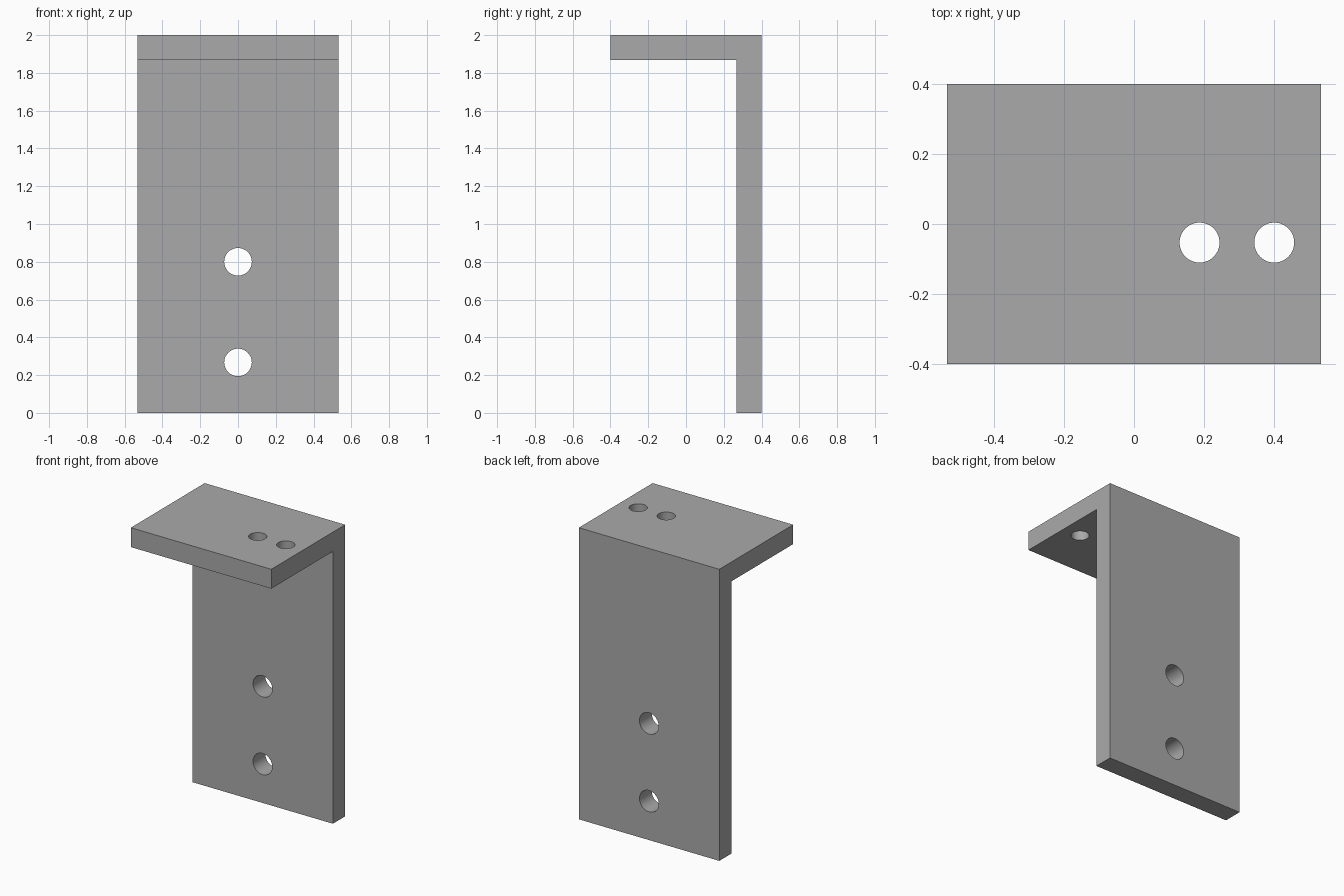
import bpy
import bmesh
from math import pi
from mathutils import Matrix

cube = bpy.data.objects.get("Cube")
if cube:
    bpy.data.objects.remove(cube)

WIDTH, DEPTH, HEIGHT, THICK = 1.066, 0.8, 2.0, 0.133

grey = bpy.data.materials.new("plain grey")
grey.use_nodes = True
colour = (0.4, 0.4, 0.4, 1)
grey.diffuse_color = colour
grey.node_tree.nodes["Principled BSDF"].inputs["Base Color"].default_value = colour


def add_object(name, bm):
    bmesh.ops.recalc_face_normals(bm, faces=bm.faces)
    mesh = bpy.data.meshes.new(name)
    bm.to_mesh(mesh)
    bm.free()
    mesh.materials.append(grey)
    obj = bpy.data.objects.new(name, mesh)
    bpy.context.collection.objects.link(obj)
    return obj


# L-shaped bracket: side profile extruded across the width
front, back = -DEPTH / 2, DEPTH / 2
inner, under = back - THICK, HEIGHT - THICK
profile = [(back, 0), (back, HEIGHT), (front, HEIGHT),
           (front, under), (inner, under), (inner, 0)]
bm = bmesh.new()
face = bm.faces.new([bm.verts.new((-WIDTH / 2, y, z)) for y, z in profile])
extruded = bmesh.ops.extrude_face_region(bm, geom=[face])["geom"]
bmesh.ops.translate(bm, vec=(WIDTH, 0, 0),
                    verts=[v for v in extruded if isinstance(v, bmesh.types.BMVert)])
bracket = add_object("bracket", bm)

# Cutters: two holes through the upright plate, two through the top plate
upright = Matrix.Rotation(pi / 2, 4, "X")
holes = [((0, back - THICK / 2, z), 0.073, upright) for z in (0.267, 0.8)]
holes += [((x, -0.053, HEIGHT - THICK / 2), 0.057, Matrix()) for x in (0.187, 0.4)]
bm = bmesh.new()
for centre, radius, turn in holes:
    bmesh.ops.create_cone(bm, cap_ends=True, segments=48, radius1=radius,
                          radius2=radius, depth=THICK * 2,
                          matrix=Matrix.Translation(centre) @ turn)
cutter = add_object("hole_cutter", bm)

# Drill the holes, then drop the cutter
drill = bracket.modifiers.new("holes", "BOOLEAN")
drill.operation = "DIFFERENCE"
drill.solver = "EXACT"
drill.object = cutter
bpy.context.view_layer.objects.active = bracket
bracket.select_set(True)
bpy.ops.object.modifier_apply(modifier=drill.name)
bpy.data.objects.remove(cutter)

# Smooth hole walls, crisp plate edges
bpy.ops.object.shade_smooth_by_angle(angle=pi / 6)
